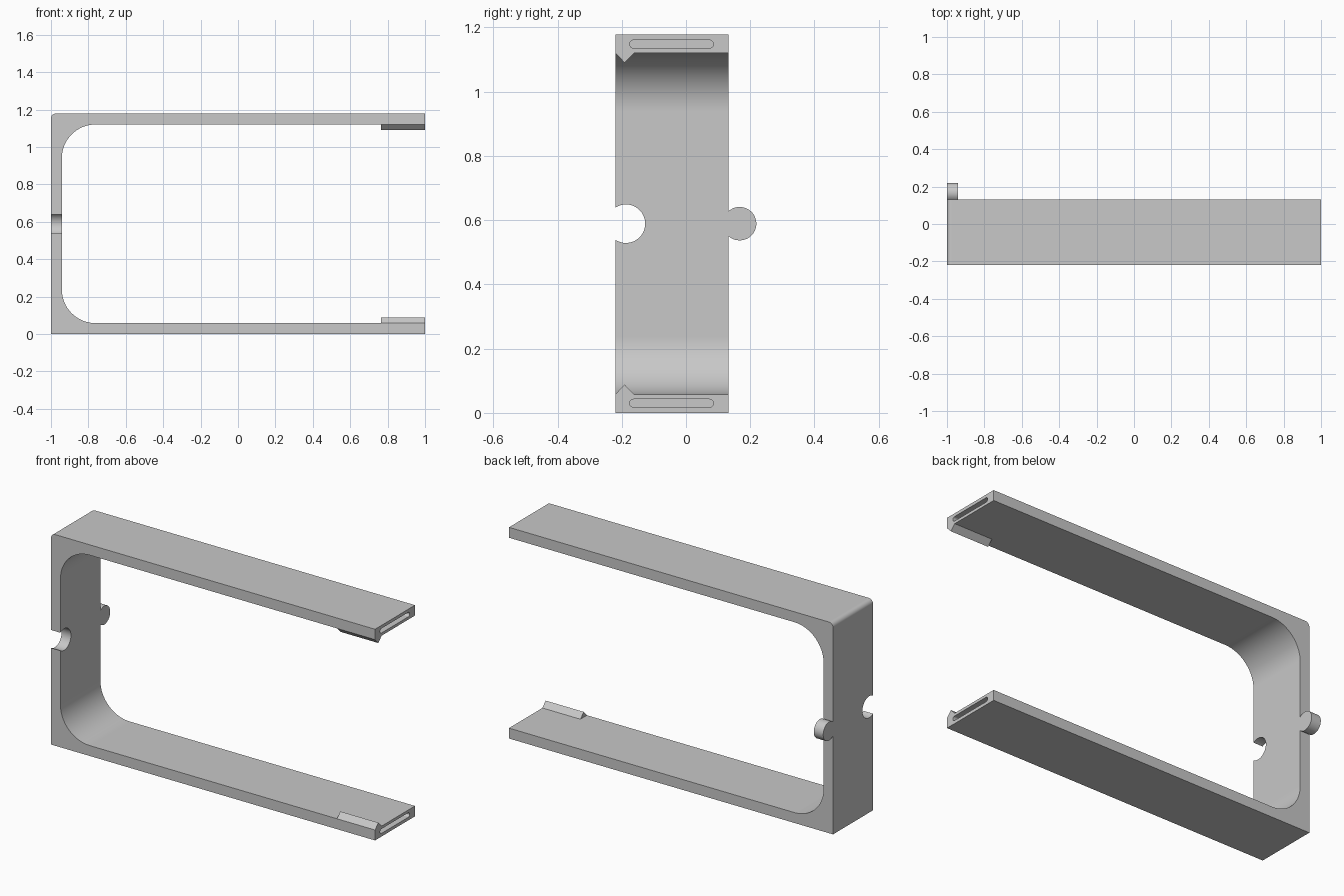
import bpy, bmesh
from math import sin, cos, pi, radians, acos
from mathutils import Vector

if "Cube" in bpy.data.objects:
    bpy.data.objects.remove(bpy.data.objects["Cube"], do_unlink=True)

GREY = (0.58, 0.58, 0.58, 1)
mat = bpy.data.materials.new("light grey")
mat.use_nodes = True
mat.diffuse_color = GREY
mat.node_tree.nodes["Principled BSDF"].inputs["Base Color"].default_value = GREY

HEIGHT, WALL = 1.178, 0.058
FRONT, BACK = -0.22, 0.132
INNER = -1 + WALL
MID = HEIGHT / 2


def arc(cx, cy, r, start, end, steps=16):
    """Points on an arc, angles in degrees."""
    angles = [radians(start + (end - start) * i / steps) for i in range(steps + 1)]
    return [(cx + r * cos(a), cy + r * sin(a)) for a in angles]


def prism(name, outline, place, sweep):
    """Extrude a 2D outline, placed in 3D by a function, along a vector."""
    bm = bmesh.new()
    face = bm.faces.new([bm.verts.new(place(*p)) for p in outline])
    new = bmesh.ops.extrude_face_region(bm, geom=[face])["geom"]
    bmesh.ops.translate(bm, vec=Vector(sweep),
                        verts=[v for v in new if isinstance(v, bmesh.types.BMVert)])
    bmesh.ops.recalc_face_normals(bm, faces=bm.faces)
    mesh = bpy.data.meshes.new(name)
    bm.to_mesh(mesh)
    bm.free()
    ob = bpy.data.objects.new(name, mesh)
    bpy.context.collection.objects.link(ob)
    mesh.materials.append(mat)
    return ob


def activate(ob):
    bpy.ops.object.select_all(action='DESELECT')
    ob.select_set(True)
    bpy.context.view_layer.objects.active = ob


def cut(ob, cutter):
    activate(ob)
    mod = ob.modifiers.new("cut", 'BOOLEAN')
    mod.operation, mod.solver, mod.object = 'DIFFERENCE', 'EXACT', cutter
    bpy.ops.object.modifier_apply(modifier=mod.name)
    bpy.data.objects.remove(cutter, do_unlink=True)


def smooth(ob):
    activate(ob)
    bpy.ops.object.shade_smooth_by_angle(angle=radians(30))
    mod = ob.modifiers.new("flat face normals", 'WEIGHTED_NORMAL')
    mod.keep_sharp = True


# U-shaped frame with rounded inner corners and one softened outer corner
R, r = 0.18, 0.025
outline = [(-1, 0), (1, 0), (1, WALL)]
outline += arc(INNER + R, WALL + R, R, 270, 180)
outline += arc(INNER + R, HEIGHT - WALL - R, R, 180, 90)
outline += [(1, HEIGHT - WALL), (1, HEIGHT)]
outline += arc(-1 + r, HEIGHT - r, r, 90, 180, 8)
frame = prism("frame", outline, lambda x, z: (x, FRONT, z), (0, BACK - FRONT, 0))

# Round socket through the front edge of the upright
socket = prism("socket_cutter", arc(-0.187, MID, 0.06, 0, 352.5, 47),
               lambda y, z: (-1.1, y, z), (0.3, 0, 0))
cut(frame, socket)

# Rounded slots in the arm ends
for z in (WALL / 2 + 0.001, HEIGHT - WALL / 2 - 0.001):
    ends = arc(0.073, z, 0.0125, -90, 90, 10) + arc(-0.163, z, 0.0125, 90, 270, 10)
    cut(frame, prism("slot_cutter", ends, lambda y, z: (0.77, y, z), (0.3, 0, 0)))
smooth(frame)

# Round knob on the back edge of the upright
kr, ky = 0.052, 0.167
half = 180 - acos((ky - BACK) / kr) * 180 / pi
knob = prism("knob", arc(ky, MID, kr, -half, half, 40),
             lambda y, z: (-1, y, z), (WALL, 0, 0))
smooth(knob)

# Triangular ridges facing each other near the arm tips
for name, base, tip in (("lower_ridge", WALL, WALL + 0.03),
                        ("upper_ridge", HEIGHT - WALL, HEIGHT - WALL - 0.03)):
    prism(name, [(FRONT, base), (-0.162, base), (-0.191, tip)],
          lambda y, z: (0.765, y, z), (0.235, 0, 0))
